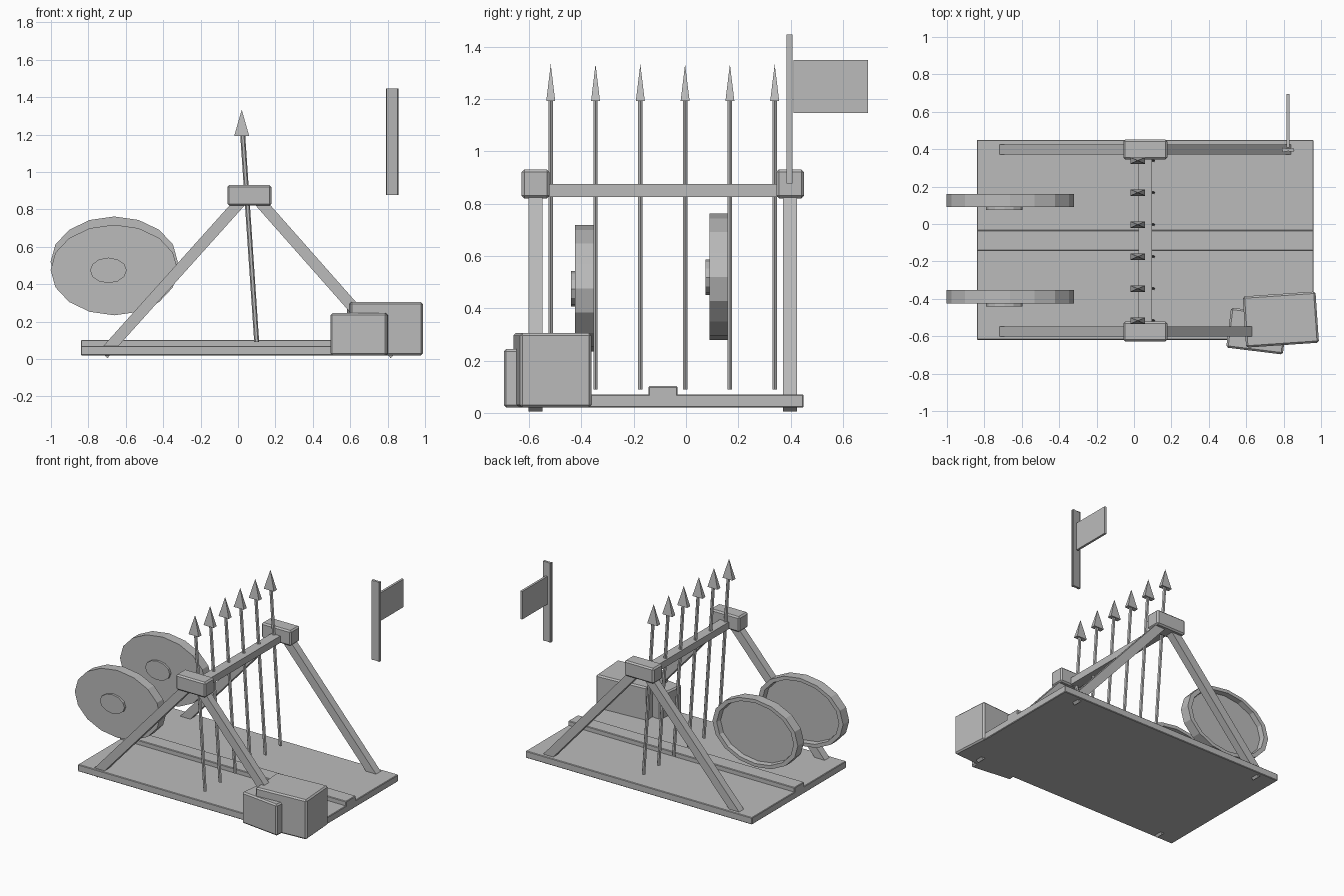
import bpy, bmesh, math
from mathutils import Vector, Matrix

if "Cube" in bpy.data.objects:
    bpy.data.objects.remove(bpy.data.objects["Cube"])

grey = bpy.data.materials.new("plain grey")
grey.diffuse_color = (0.5, 0.5, 0.5, 1)
grey.use_nodes = True
grey.node_tree.nodes["Principled BSDF"].inputs["Base Color"].default_value = grey.diffuse_color


def finish(name, bm, bevel=0):
    bmesh.ops.recalc_face_normals(bm, faces=bm.faces[:])
    mesh = bpy.data.meshes.new(name)
    bm.to_mesh(mesh)
    bm.free()
    mesh.materials.append(grey)
    ob = bpy.data.objects.new(name, mesh)
    bpy.context.collection.objects.link(ob)
    if bevel:
        mod = ob.modifiers.new("bevel", 'BEVEL')
        mod.width = bevel
        mod.segments = 1
    return ob


def box(name, x, y, z, bevel=0, turn=0):
    """Box from (min, max) ranges, optionally turned about z."""
    bm = bmesh.new()
    size = [b - a for a, b in (x, y, z)]
    mid = [(a + b) / 2 for a, b in (x, y, z)]
    m = (Matrix.Translation(mid) @ Matrix.Rotation(math.radians(turn), 4, 'Z')
         @ Matrix.Diagonal((*size, 1)))
    bmesh.ops.create_cube(bm, size=1, matrix=m)
    return finish(name, bm, bevel)


def beam(name, y, start, end, width, depth):
    """Square-cut beam between two (x, z) points."""
    a, b = Vector((start[0], y, start[1])), Vector((end[0], y, end[1]))
    d = b - a
    tilt = math.atan2(d.x, d.z)
    bm = bmesh.new()
    m = (Matrix.Translation((a + b) / 2) @ Matrix.Rotation(tilt, 4, 'Y')
         @ Matrix.Diagonal((width, depth, d.length, 1)))
    bmesh.ops.create_cube(bm, size=1, matrix=m)
    return finish(name, bm)


# ground platform with a raised centre plank
box("base_board", (-0.84, 0.96), (-0.62, 0.45), (0.02, 0.07), 0.004)
box("centre_plank", (-0.84, 0.96), (-0.143, -0.033), (0.06, 0.102), 0.004)

# two A-frames with cap blocks, joined by a crossbar
for side, y in (("front", -0.575), ("back", 0.398)):
    beam(side + "_left_leg", y, (-0.72, 0.025), (0.03, 0.86), 0.06, 0.054)
    beam(side + "_right_leg", y, (0.838, 0.025), (0.10, 0.86), 0.06, 0.054)
    box(side + "_cap_block", (-0.057, 0.178), (y - 0.053, y + 0.053), (0.82, 0.93), 0.01)
box("crossbar", (0.025, 0.095), (-0.57, 0.39), (0.825, 0.875))

# row of leaning spears
for i in range(6):
    y = -0.517 + i * 0.1712
    bm = bmesh.new()
    lo, hi = Vector((0.10, y, 0.09)), Vector((0.025, y, 1.2))
    m = Matrix.Translation((lo + hi) / 2)
    m = m @ Matrix.Shear('XY', 4, ((hi.x - lo.x) / (hi.z - lo.z), 0))
    m = m @ Matrix.Diagonal((0.0133, 0.0095, 1, 1)) @ Matrix.Rotation(math.pi / 6, 4, 'Z')
    bmesh.ops.create_cone(bm, cap_ends=True, segments=6, radius1=1, radius2=1,
                          depth=hi.z - lo.z, matrix=m)
    # pyramid head
    base = [bm.verts.new((0.02 + sx * 0.04, y + sy * 0.017, 1.193))
            for sx, sy in ((-1, -1), (1, -1), (1, 1), (-1, 1))]
    tip = bm.verts.new((0.02, y, 1.333))
    bm.faces.new(base)
    for k in range(4):
        bm.faces.new((base[k], base[(k + 1) % 4], tip))
    finish("spear_%d" % (i + 1), bm)


def disc(name, x, z, y0, y1, rx, rz, sides, recess=0):
    """Oval disc facing -y; a recess hollows out its back."""
    bm = bmesh.new()

    def ring(y, s):
        return [bm.verts.new((x + rx * s * math.cos(t * math.tau / sides), y,
                              z + rz * s * math.sin(t * math.tau / sides)))
                for t in range(sides)]
    rings = [ring(y0, 1), ring(y1, 1)]
    if recess:
        rings += [ring(y1, 0.9), ring(y1 - recess, 0.88)]
    for a, b in zip(rings, rings[1:]):
        for k in range(sides):
            n = (k + 1) % sides
            bm.faces.new((a[k], a[n], b[n], b[k]))
    bm.faces.new(rings[0])
    bm.faces.new(rings[-1])
    return finish(name, bm)


# oval shields with a raised boss
for side, y, z in (("front", -0.424, 0.476), ("back", 0.09, 0.52)):
    disc(side + "_shield", -0.662, z, y, y + 0.07, 0.34, 0.242, 16, 0.035)
    disc(side + "_shield_boss", -0.693, z - 0.002, y - 0.016, y + 0.01, 0.098, 0.068, 12)

# two crates
box("large_crate", (0.59, 0.98), (-0.648, -0.374), (0.02, 0.305), 0.01, 3.9)
box("small_crate", (0.505, 0.81), (-0.68, -0.465), (0.02, 0.245), 0.01, -7)

# flag on its pole
bm = bmesh.new()
m = Matrix.Translation((0.824, 0.396, 1.161)) @ Matrix.Diagonal((0.0335, 0.0235, 1, 1))
m = m @ Matrix.Rotation(math.pi / 2, 4, 'Z')
bmesh.ops.create_cone(bm, cap_ends=True, segments=6, radius1=1, radius2=1, depth=0.57, matrix=m)
for v in bm.verts:  # points of the hexagon face left and right
    dx, dy = (v.co.x - 0.824) / 0.0335, (v.co.y - 0.396) / 0.0235
    if abs(dy) > 0.95:
        v.co.x, v.co.y = 0.824 + dy * 0.0335, 0.396 - dx * 0.0235
    elif abs(dx) < 0.95:
        v.co.x, v.co.y = 0.824 + dy * 0.0335, 0.396 - dx * 0.0235
finish("flag_pole", bm)
box("flag_cloth", (0.816, 0.832), (0.41, 0.695), (1.147, 1.348))
